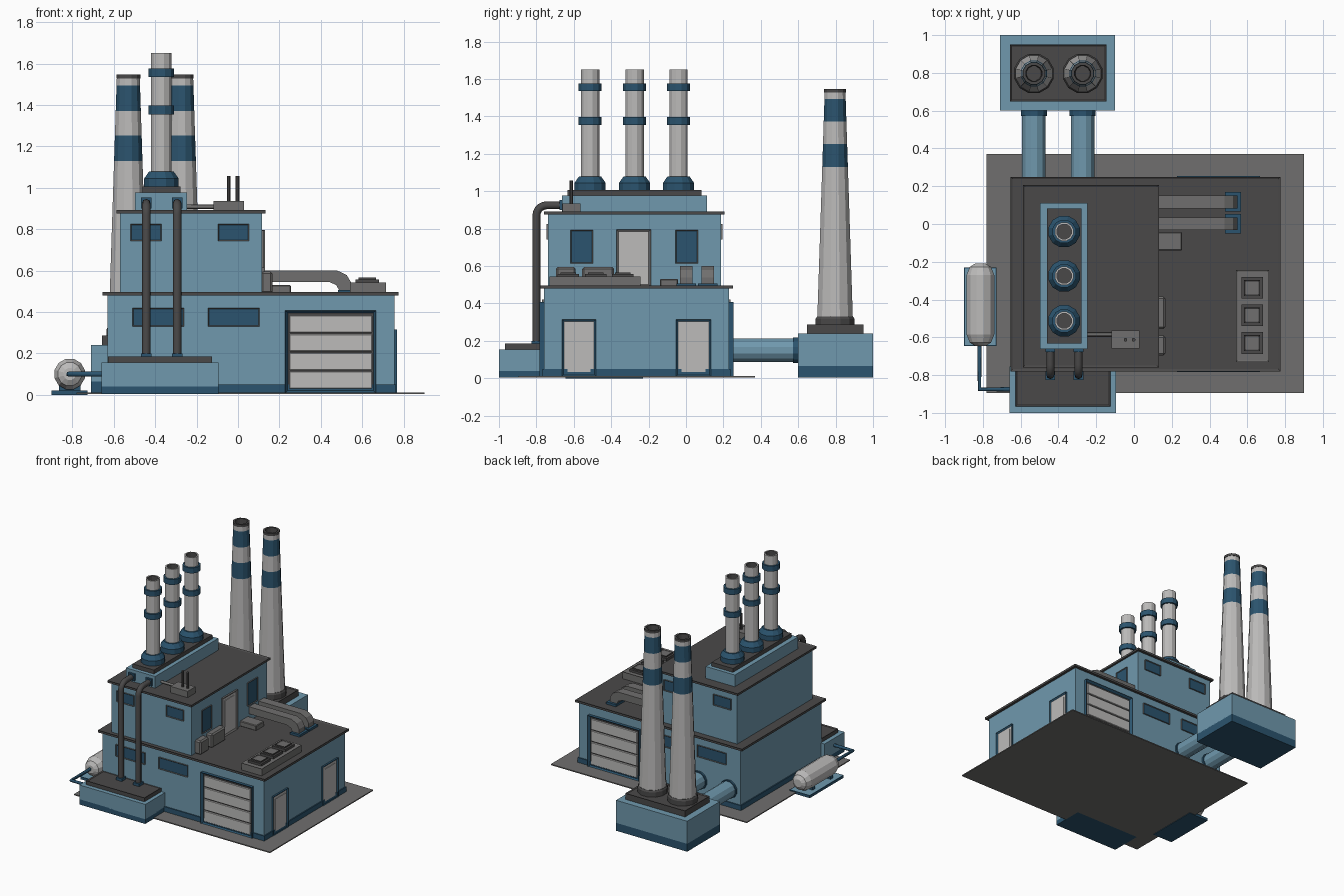
import bpy, bmesh, math
from mathutils import Vector, Matrix

if "Cube" in bpy.data.objects:
    bpy.data.objects.remove(bpy.data.objects["Cube"])


def material(name, rgb):
    m = bpy.data.materials.new(name)
    lin = [(c / 255 / 12.92) if c < 11 else ((c / 255 + 0.055) / 1.055) ** 2.4 for c in rgb]
    m.diffuse_color = (*lin, 1)
    m.use_nodes = True
    m.node_tree.nodes["Principled BSDF"].inputs["Base Color"].default_value = m.diffuse_color
    return m


BLUE = material("light_blue", (112, 153, 174))
NAVY = material("dark_blue", (43, 84, 110))
DARK = material("dark_grey", (74, 73, 73))
MID = material("mid_grey", (112, 111, 110))
PALE = material("pale_grey", (188, 187, 186))


def add(name, bm, mats):
    bmesh.ops.recalc_face_normals(bm, faces=bm.faces)
    me = bpy.data.meshes.new(name)
    bm.to_mesh(me)
    bm.free()
    for m in mats:
        me.materials.append(m)
    ob = bpy.data.objects.new(name, me)
    bpy.context.collection.objects.link(ob)
    return ob


def box(name, x, y, z, mat, inset=None, bevel=0):
    """Box from ranges; inset = (direction, border, depth, inner material)."""
    bm = bmesh.new()
    bmesh.ops.create_cube(bm, size=1)
    for v in bm.verts:
        v.co = [(r[0] + r[1]) / 2 + c * (r[1] - r[0]) for r, c in zip((x, y, z), v.co)]
    mats = [mat]
    if inset:
        d, border, depth, inner = inset
        bm.normal_update()
        face = [f for f in bm.faces if f.normal.dot(Vector(d)) > 0.9]
        bmesh.ops.inset_region(bm, faces=face, thickness=border)
        for v in face[0].verts:
            v.co -= Vector(d) * depth
        face[0].material_index = 1
        mats.append(inner)
    if bevel:
        bmesh.ops.bevel(bm, geom=bm.edges[:], offset=bevel, segments=1, affect='EDGES')
    return add(name, bm, mats)


def lathe(name, profile, loc, mats, sides=12, axis='Z'):
    """Revolve (radius, height, material slot of the band above) points."""
    bm = bmesh.new()
    rings = []
    for r, h, _ in profile:
        rings.append([bm.verts.new((r * math.cos(a), r * math.sin(a), h))
                      for a in (2 * math.pi * (i + 0.5) / sides for i in range(sides))])
    for k in range(len(rings) - 1):
        for i in range(sides):
            j = (i + 1) % sides
            f = bm.faces.new((rings[k][i], rings[k][j], rings[k + 1][j], rings[k + 1][i]))
            f.material_index = profile[k][2]
    bm.faces.new(rings[0][::-1]).material_index = profile[0][2]
    bm.faces.new(rings[-1]).material_index = profile[-1][2]
    if axis == 'Y':
        bm.transform(Matrix.Rotation(-math.pi / 2, 4, 'X'))
    bm.transform(Matrix.Translation(loc))
    return add(name, bm, mats)


def tube(name, points, radius, mat):
    """Round pipe along a polyline."""
    cu = bpy.data.curves.new(name, 'CURVE')
    cu.dimensions = '3D'
    cu.bevel_depth, cu.bevel_resolution, cu.use_fill_caps = radius, 2, True
    sp = cu.splines.new('POLY')
    sp.points.add(len(points) - 1)
    for p, co in zip(sp.points, points):
        p.co = (*co, 1)
    tmp = bpy.data.objects.new(name + "_path", cu)
    bpy.context.collection.objects.link(tmp)
    me = bpy.data.meshes.new_from_object(tmp.evaluated_get(bpy.context.evaluated_depsgraph_get()))
    bpy.data.objects.remove(tmp)
    me.materials.clear()
    me.materials.append(mat)
    me.name = name
    bpy.context.collection.objects.link(bpy.data.objects.new(name, me))


UP = (0, 0, 1)

# Ground and main volumes
box("ground", (-0.78, 0.90), (-0.895, 0.37), (0.004, 0.012), MID)
box("lower_hall", (-0.63, 0.755), (-0.76, 0.23), (0.012, 0.482), BLUE)
box("lower_plinth", (-0.638, 0.763), (-0.768, 0.238), (0.006, 0.05), NAVY)
box("lower_roof", (-0.655, 0.775), (-0.78, 0.25), (0.48, 0.497), DARK, (UP, 0.018, 0.007, DARK))
box("upper_hall", (-0.57, 0.117), (-0.738, 0.187), (0.488, 0.878), BLUE)
box("upper_roof", (-0.588, 0.132), (-0.76, 0.207), (0.876, 0.892), DARK, (UP, 0.016, 0.006, DARK))

# Front annex
box("annex", (-0.66, -0.095), (-1.0, -0.755), (0.04, 0.155), BLUE)
box("annex_plinth", (-0.66, -0.095), (-1.0, -0.755), (0.004, 0.045), NAVY)
box("annex_roof", (-0.627, -0.125), (-0.967, -0.755), (0.155, 0.185), DARK, (UP, 0.012, 0.006, DARK))

# Rear chimney base
box("rear_base", (-0.71, -0.10), (0.60, 1.0), (0.065, 0.24), BLUE)
box("rear_base_plinth", (-0.71, -0.10), (0.60, 1.0), (0.004, 0.068), NAVY)
box("rear_base_cap", (-0.657, -0.145), (0.648, 0.95), (0.24, 0.287), DARK, (UP, 0.012, 0.006, DARK))

# Tapered rear chimneys with painted bands, and the ducts feeding them
for x in (-0.53, -0.272):
    zs = [(0.33, 0), (1.13, 1), (1.253, 0), (1.372, 1), (1.494, 0), (1.528, 2)]
    taper = lambda z: 0.098 - 0.041 * (z - 0.33) / 1.215
    prof = [(0.108, 0.275, 2), (0.108, 0.318, 2), (0.1, 0.33, 2)]
    prof += [(taper(z), z, m) for z, m in zs]
    prof += [(0.06, 1.528, 2), (0.06, 1.547, 2), (0.044, 1.547, 2), (0.04, 1.48, 2)]
    lathe("rear_chimney", prof, (x, 0.797, 0), (PALE, NAVY, DARK))
    lathe("rear_duct", [(0.064, 0.22, 0), (0.064, 0.61, 0)], (x, 0, 0.15), (BLUE,), 12, 'Y')
    for y0, y1 in ((0.228, 0.245), (0.572, 0.602)):
        lathe("duct_collar", [(0.071, y0, 0), (0.071, y1, 0)], (x, 0, 0.15), (NAVY,), 12, 'Y')

# Roof chimneys on their raised base
box("stack_base", (-0.497, -0.247), (-0.662, 0.112), (0.885, 0.977), BLUE)
box("stack_base_cap", (-0.461, -0.278), (-0.633, 0.083), (0.975, 1.007), DARK)
for y in (-0.513, -0.275, -0.04):
    prof = [(0.086, 1.0, 1), (0.086, 1.045, 1), (0.062, 1.078, 1), (0.051, 1.078, 0)]
    for z in (1.355, 1.535):
        prof += [(0.051, z, 1), (0.064, z, 1), (0.064, z + 0.042, 1), (0.051, z + 0.042, 0)]
    prof += [(0.051, 1.65, 0), (0.04, 1.65, 2), (0.04, 1.58, 2)]
    lathe("roof_chimney", prof, (-0.37, y, 0), (PALE, NAVY, DARK))

# Windows and roller doors, repeated on front and back
for s, low, high in ((-1, -0.76, -0.738), (1, 0.23, 0.187)):
    d = (0, s, 0)

    def span(wall, out):
        return tuple(sorted((wall - s * 0.005, wall + s * out)))
    for x in (-0.51, -0.145):
        box("lower_window", (x, x + 0.25), span(low, 0.009), (0.33, 0.42), MID, (d, 0.007, 0.005, NAVY))
    for x in (-0.52, -0.096):
        box("upper_window", (x, x + 0.15), span(high, 0.009), (0.742, 0.826), MID, (d, 0.007, 0.005, NAVY))
    box("roller_frame", (0.228, 0.667), span(low, 0.024), (0.008, 0.408), NAVY, (d, 0.019, 0.018, DARK))
    for i in range(4):
        z = 0.03 + i * 0.09
        box("roller_slat", (0.248, 0.647), span(low, 0.015), (z, z + 0.083), PALE, bevel=0.003)

# Doors and windows on the right side
RIGHT = (1, 0, 0)
for wall, y, z, h, w, frame in ((0.755, -0.663, 0.01, 0.305, 0.182, NAVY), (0.755, -0.053, 0.01, 0.305, 0.186, NAVY),
                                (0.117, -0.372, 0.49, 0.305, 0.184, MID)):
    box("door_frame", (wall - 0.01, wall + 0.013), (y, y + w), (z, z + h), frame, (RIGHT, 0.016, 0.008, PALE))
    box("door_leaf", (wall, wall + 0.009), (y + 0.03, y + w - 0.03), (z + 0.025, z + h - 0.03), PALE)
for y in (-0.617, -0.055):
    box("side_window", (0.11, 0.126), (y, y + 0.12), (0.613, 0.793), MID, (RIGHT, 0.007, 0.005, NAVY))

# Vertical pipes from annex to the stack base
for x in (-0.443, -0.294):
    bend = [(x, -0.745 - 0.055 * math.cos(a), 0.87 + 0.055 * math.sin(a))
            for a in (math.radians(18 * i) for i in range(6))]
    tube("riser_pipe", [(x, -0.80, 0.17)] + bend + [(x, -0.65, 0.925)], 0.021, DARK)
    box("riser_foot", (x - 0.026, x + 0.026), (-0.827, -0.774), (0.18, 0.2), NAVY)
    box("riser_flange", (x - 0.026, x + 0.026), (-0.677, -0.66), (0.9, 0.953), NAVY)

# Storage tank, tray and feed pipe
box("tank_tray", (-0.90, -0.728), (-0.645, -0.23), (0.0, 0.02), NAVY, (UP, 0.008, 0.0, BLUE))
lathe("tank", [(0.03, -0.645, 0), (0.058, -0.628, 0), (0.076, -0.585, 0), (0.076, -0.27, 0),
               (0.058, -0.227, 0), (0.03, -0.21, 0)], (-0.813, 0, 0.1), (PALE,), 12, 'Y')
for y in (-0.55, -0.33):
    box("tank_saddle", (-0.865, -0.761), (y - 0.015, y + 0.015), (0.015, 0.06), NAVY)
tube("tank_pipe", [(-0.818, -0.63, 0.1), (-0.818, -0.875, 0.1), (-0.65, -0.875, 0.1)], 0.012, NAVY)

# Equipment box on the upper roof
box("roof_unit", (-0.118, 0.03), (-0.66, -0.565), (0.886, 0.935), MID)
for x in (-0.045, -0.002):
    lathe("unit_vent", [(0.01, 0.93, 0), (0.01, 1.057, 0)], (x, -0.613, 0), (DARK,), 8)
tube("unit_pipe", [(-0.25, -0.585, 0.908), (-0.11, -0.585, 0.908)], 0.01, MID)

# Bent ducts on the lower roof
side = [(0.11, 0.545), (0.44, 0.545), (0.475, 0.53), (0.495, 0.492), (0.548, 0.492),
        (0.548, 0.54), (0.525, 0.578), (0.48, 0.6), (0.11, 0.6)]
for y in (-0.033, 0.083):
    bm = bmesh.new()
    base = bm.faces.new([bm.verts.new((x, y, z)) for x, z in side])
    ext = bmesh.ops.extrude_face_region(bm, geom=[base])
    for v in ext["geom"]:
        if isinstance(v, bmesh.types.BMVert):
            v.co.y += 0.068
    add("roof_duct", bm, [MID])
    box("roof_duct_foot", (0.483, 0.566), (y - 0.018, y + 0.086), (0.488, 0.507), NAVY)

# Boxes against the upper wall
box("low_box", (0.11, 0.255), (-0.14, -0.042), (0.488, 0.53), MID, bevel=0.005)
for y0, y1 in ((-0.555, -0.385), (-0.695, -0.59)):
    box("wall_unit", (0.11, 0.167), (y0, y1), (0.488, 0.595), MID, bevel=0.01)

# Long vent housing with three hatches
box("vent_housing", (0.54, 0.715), (-0.73, -0.243), (0.488, 0.543), MID, (UP, 0.012, 0.004, MID))
for y in (-0.338, -0.483, -0.63):
    box("vent_hatch", (0.568, 0.682), (y - 0.057, y + 0.057), (0.535, 0.557), DARK)
    box("vent_lid", (0.583, 0.667), (y - 0.042, y + 0.042), (0.55, 0.567), DARK, (UP, 0.012, 0.005, MID))
